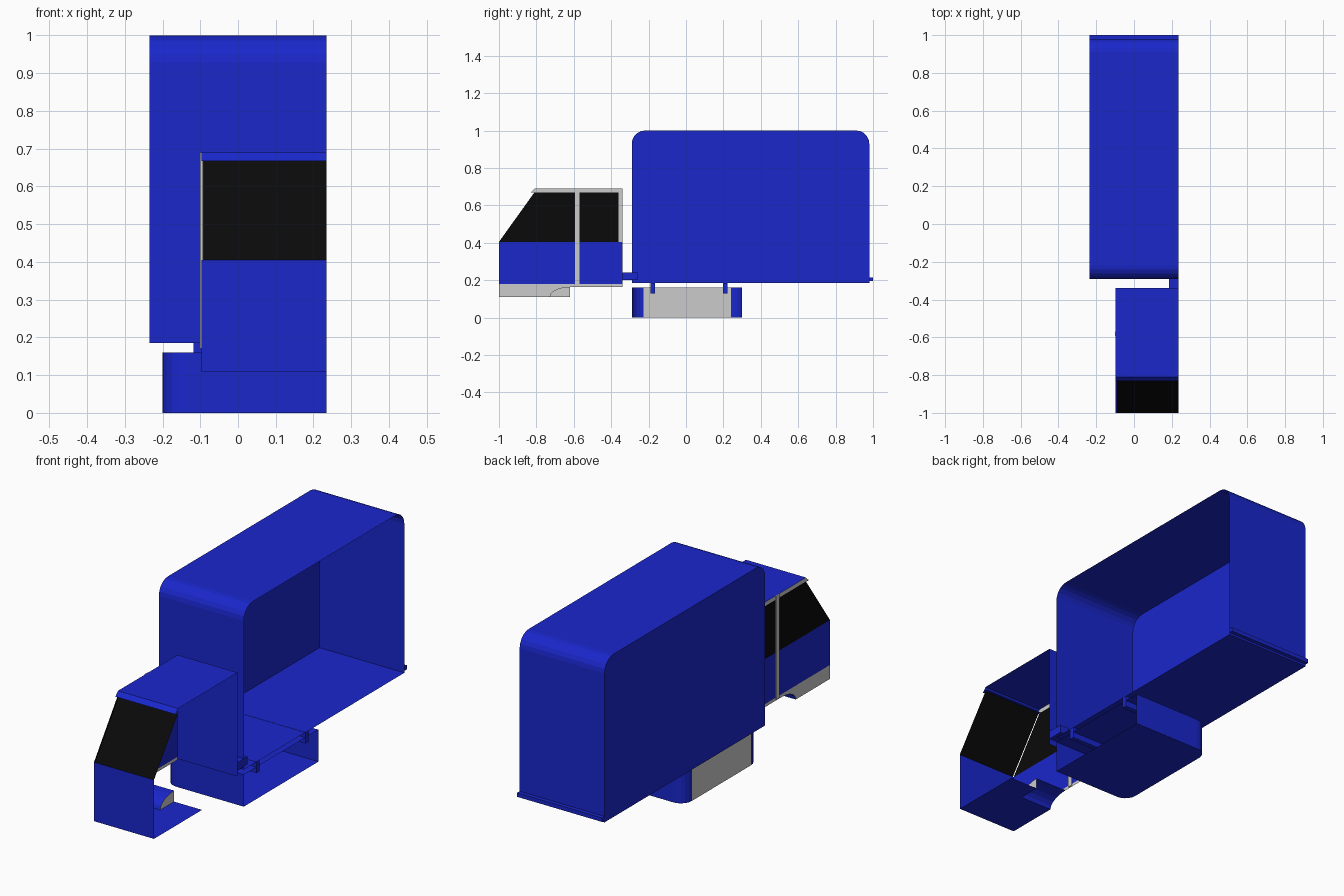
import bpy
from math import sin, cos, pi

if "Cube" in bpy.data.objects:
    bpy.data.objects.remove(bpy.data.objects["Cube"])

XR = 0.235      # open cut plane of the half truck
CX = -0.097     # outer side of the cab


def material(name, rgb):
    m = bpy.data.materials.new(name)
    m.diffuse_color = (*rgb, 1)
    m.use_nodes = True
    m.node_tree.nodes["Principled BSDF"].inputs["Base Color"].default_value = m.diffuse_color
    return m


BLUE = material("blue", (0.01, 0.02, 0.6))
BLACK = material("black", (0.003, 0.003, 0.003))


def sheet(name, faces, mat=None):
    """Object made of separate flat polygons."""
    verts, idx = [], []
    for f in faces:
        idx.append(list(range(len(verts), len(verts) + len(f))))
        verts += f
    me = bpy.data.meshes.new(name)
    me.from_pydata(verts, [], idx)
    if mat:
        me.materials.append(mat)
    ob = bpy.data.objects.new(name, me)
    bpy.context.collection.objects.link(ob)
    return ob


def side(x, yz):
    """Polygon in the plane of a side wall."""
    return [(x, y, z) for y, z in yz]


def rect(y0, y1, z0, z1):
    return [(y0, z0), (y1, z0), (y1, z1), (y0, z1)]


def sweep(x0, x1, yz):
    """Quads of a y-z profile extruded along x."""
    return [[(x0, *a), (x1, *a), (x1, *b), (x0, *b)] for a, b in zip(yz, yz[1:])]


def arc(cy, cz, ry, rz, a0, a1, n=5):
    return [(cy + ry * cos(a0 + (a1 - a0) * i / n),
             cz + rz * sin(a0 + (a1 - a0) * i / n)) for i in range(n + 1)]


def box(name, x0, x1, y0, y1, z0, z1, mat=None):
    p = rect(y0, y1, z0, z1)
    return sheet(name, sweep(x0, x1, p + p[:1]) + [side(x0, p), side(x1, p)], mat)


# Cargo body: rounded roof profile, left wall, open on the cut side
body = ([(-0.29, 0.185)] + arc(-0.22, 0.93, 0.07, 0.07, pi, pi / 2)
        + arc(0.91, 0.93, 0.07, 0.07, pi / 2, 0) + [(0.98, 0.185)])
sheet("cargo_body", sweep(-0.235, XR, body + body[:1]) + [side(-0.235, body)], BLUE)
box("rear_bumper", -0.235, XR, 0.98, 1.0, 0.195, 0.215, BLUE)

# Underbody tub: rounded plan outline, grey outer side
plan = ([(XR, -0.29)] + arc(-0.14, -0.228, 0.06, 0.062, 1.5 * pi, pi)
        + arc(-0.14, 0.24, 0.06, 0.06, pi, pi / 2) + [(XR, 0.30)])
walls = [[(*a, 0), (*b, 0), (*b, 0.16), (*a, 0.16)] for a, b in zip(plan, plan[1:])]
flat = next(w for w in walls if abs(w[0][1] - w[1][1]) > 0.3)
sheet("tub_side", [flat])
sheet("tub_shell", [w for w in walls if w is not flat]
      + [[(x, y, z) for x, y in plan] for z in (0, 0.16)], BLUE)
for i, y in enumerate((-0.178, 0.209)):
    box(f"cross_beam_{i + 1}", -0.118, XR, y - 0.012, y + 0.012, 0.13, 0.186, BLUE)

# Cab shell: front, roof with visor, back wall, chin floor
sheet("cab_front", sweep(CX, XR, [(-1, 0.11), (-1, 0.405)]), BLUE)
sheet("cab_roof_and_back", sweep(CX, XR, [(-0.80, 0.668), (-0.83, 0.668), (-0.81, 0.69),
                                          (-0.34, 0.69), (-0.34, 0.17)]), BLUE)
sheet("windscreen", sweep(CX + 0.005, XR, [(-1, 0.405), (-0.81, 0.668)]), BLACK)

# Wheel arch cut into the chin
arch = arc(-0.62, 0.11, 0.11, 0.055, pi, pi / 2)
sheet("cab_floor", sweep(CX, XR, [(-1, 0.11), (-0.73, 0.11)])
      + sweep(0.08, XR, [(-0.73, 0.11), (-0.62, 0.11)])
      + sweep(CX, 0.08, arch), BLUE)
sheet("arch_inner_wall", [side(0.08, arch + [(-0.62, 0.11)])])

# Cab side: sill, door panels, windows, posts
sheet("cab_sill", [side(CX, [(-1, 0.11)] + arch + [(-0.34, 0.165), (-0.34, 0.18), (-1, 0.18)])])
sheet("cab_side_panel", [side(CX, rect(-1, -0.34, 0.18, 0.405))], BLUE)
sheet("side_windows", [side(CX, [(-1, 0.405), (-0.36, 0.405), (-0.36, 0.67), (-0.81, 0.67)])], BLACK)
sheet("window_frame", [side(CX, rect(-0.36, -0.34, 0.405, 0.69)),
                       side(CX, [(-0.83, 0.67), (-0.36, 0.67), (-0.36, 0.69), (-0.81, 0.69)])])
box("door_post", CX - 0.004, CX + 0.004, -0.594, -0.570, 0.17, 0.69)

# Coupling between cab and cargo body
box("coupling", 0.185, XR, -0.34, -0.26, 0.20, 0.24, BLUE)
